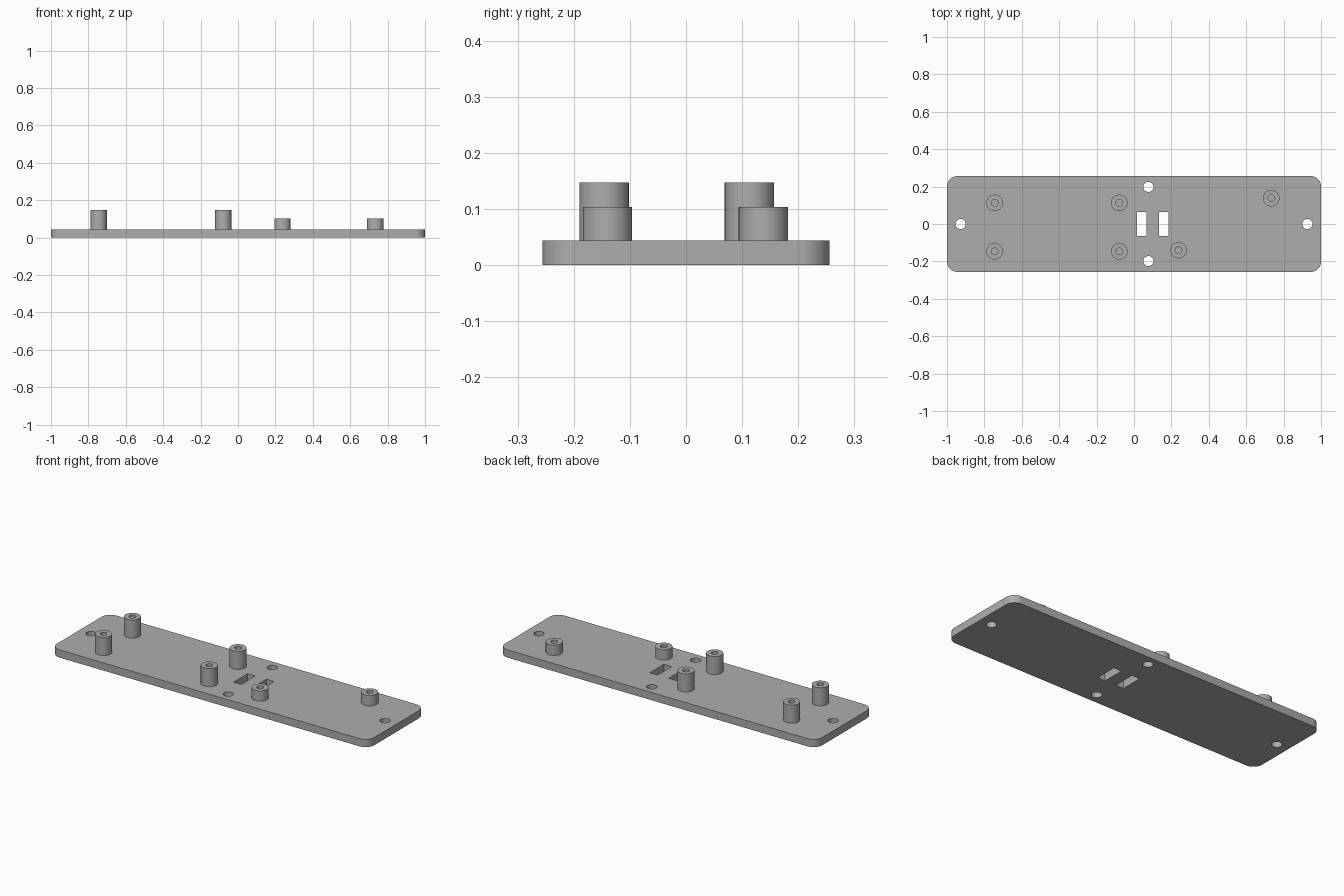
import bpy
import bmesh
from math import cos, sin, pi, radians

if "Cube" in bpy.data.objects:
    bpy.data.objects.remove(bpy.data.objects["Cube"], do_unlink=True)

PLATE_TOP = 0.044

grey = bpy.data.materials.new("plain grey")
grey.use_nodes = True
colour = (0.42, 0.42, 0.42, 1)
grey.diffuse_color = colour
grey.node_tree.nodes["Principled BSDF"].inputs["Base Color"].default_value = colour


def arc(cx, cy, r, start, end, steps):
    return [(cx + r * cos(start + (end - start) * i / steps),
             cy + r * sin(start + (end - start) * i / steps)) for i in range(steps + 1)]


def circle(cx, cy, r, sides=32):
    return arc(cx, cy, r, 0, 2 * pi, sides)[:-1]


def rectangle(cx, cy, w, h):
    return [(cx + sx * w / 2, cy + sy * h / 2)
            for sx, sy in ((1, 1), (-1, 1), (-1, -1), (1, -1))]


def rounded_rectangle(w, h, r):
    points = []
    for i, (x, y) in enumerate(rectangle(0, 0, w - 2 * r, h - 2 * r)):
        points += arc(x, y, r, i * pi / 2, (i + 1) * pi / 2, 10)
    return points


def extrude_outlines(name, outlines, bottom, top):
    """Fill the outer outline, leaving inner outlines open, and give it thickness."""
    curve = bpy.data.curves.new(name, "CURVE")
    curve.dimensions = "2D"
    curve.fill_mode = "BOTH"
    curve.extrude = (top - bottom) / 2
    for outline in outlines:
        spline = curve.splines.new("POLY")
        spline.points.add(len(outline) - 1)
        for point, (x, y) in zip(spline.points, outline):
            point.co = (x, y, 0, 1)
        spline.use_cyclic_u = True
    obj = bpy.data.objects.new(name, curve)
    bpy.context.collection.objects.link(obj)
    bpy.ops.object.select_all(action="DESELECT")
    obj.select_set(True)
    bpy.context.view_layer.objects.active = obj
    bpy.ops.object.convert(target="MESH")
    obj = bpy.context.object

    # Weld the caps to the walls and place at height
    bm = bmesh.new()
    bm.from_mesh(obj.data)
    bmesh.ops.remove_doubles(bm, verts=bm.verts, dist=0.00001)
    bmesh.ops.recalc_face_normals(bm, faces=bm.faces)
    bmesh.ops.translate(bm, verts=bm.verts, vec=(0, 0, (bottom + top) / 2))
    bm.to_mesh(obj.data)
    bm.free()
    obj.data.materials.clear()
    obj.data.materials.append(grey)
    bpy.ops.object.shade_smooth_by_angle(angle=radians(30))
    return obj


# Base plate with mounting holes and two cable slots
outlines = [rounded_rectangle(2, 0.512, 0.055)]
for x, y in ((-0.927, 0), (0.927, 0), (0.077, 0.198), (0.077, -0.198)):
    outlines.append(circle(x, y, 0.027))
for x in (0.041, 0.159):
    outlines.append(rectangle(x, 0, 0.049, 0.126))
extrude_outlines("base_plate", outlines, 0, PLATE_TOP)

# Hollow standoffs: four tall, two short
standoffs = [("tall_standoff", x, y, 0.147) for x in (-0.745, -0.079) for y in (-0.146, 0.113)]
standoffs += [("short_standoff", 0.238, -0.14, 0.103), ("short_standoff", 0.734, 0.138, 0.103)]
for name, x, y, top in standoffs:
    extrude_outlines(name, [circle(x, y, 0.044), circle(x, y, 0.018)], PLATE_TOP, top)
